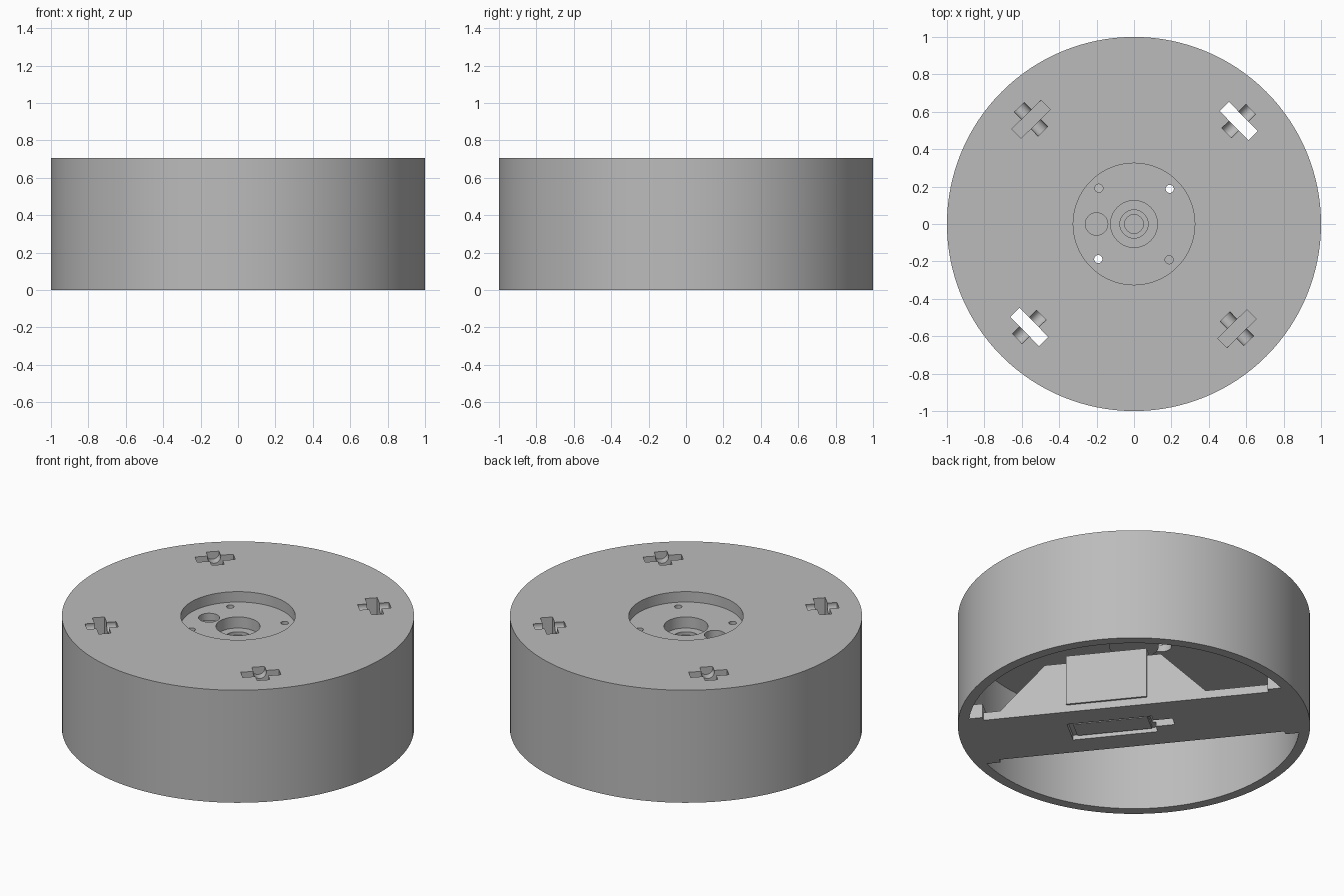
import bpy, bmesh, math
from mathutils import Matrix, Vector

cube = bpy.data.objects.get("Cube")
if cube:
    bpy.data.objects.remove(cube)

grey = bpy.data.materials.new("light_grey")
grey.use_nodes = True
COLOUR = (0.5, 0.5, 0.5, 1)
grey.diffuse_color = COLOUR
grey.node_tree.nodes["Principled BSDF"].inputs["Base Color"].default_value = COLOUR


def add(name, bm, matrix=Matrix()):
    bmesh.ops.recalc_face_normals(bm, faces=bm.faces)
    mesh = bpy.data.meshes.new(name)
    bm.to_mesh(mesh)
    bm.free()
    mesh.materials.append(grey)
    ob = bpy.data.objects.new(name, mesh)
    bpy.context.collection.objects.link(ob)
    ob.matrix_world = matrix
    return ob


def box(name, low, high, matrix=Matrix()):
    bm = bmesh.new()
    low, high = Vector(low), Vector(high)
    bmesh.ops.create_cube(bm, size=1)
    for v in bm.verts:
        v.co = (low + high) / 2 + Vector(a * b for a, b in zip(v.co, high - low))
    return add(name, bm, matrix)


def cylinder(name, radius, length, matrix, sides=32):
    bm = bmesh.new()
    bmesh.ops.create_cone(bm, cap_ends=True, segments=sides,
                          radius1=radius, radius2=radius, depth=length)
    return add(name, bm, matrix)


def cut(target, cutters):
    bpy.context.view_layer.objects.active = target
    for c in cutters:
        c.hide_render = True
        mod = target.modifiers.new("cut", "BOOLEAN")
        mod.operation, mod.solver, mod.object = "DIFFERENCE", "EXACT", c
        bpy.ops.object.modifier_apply(modifier=mod.name)
        bpy.data.objects.remove(c)


def smooth(ob):
    bpy.ops.object.select_all(action="DESELECT")
    ob.select_set(True)
    bpy.context.view_layer.objects.active = ob
    bpy.ops.object.shade_smooth_by_angle(angle=math.radians(30))


# Round shell open underneath, with a stepped dish in the top
bm = bmesh.new()
TOP, PLATE, CEILING, CUP = 0.705, 0.64, 0.595, 0.57
profile = [(0.94, 0), (1, 0), (1, TOP), (0.325, TOP), (0.325, PLATE),
           (0.125, PLATE), (0.125, CUP), (0.075, CUP), (0.075, 0.55),
           (0.05, 0.55), (0.05, 0.54), (0, 0.54), (0, 0.52),
           (0.14, 0.52), (0.14, CEILING), (0.94, CEILING)]
points = [bm.verts.new((r, 0, z)) for r, z in profile]
edges = [bm.edges.new((points[i - 1], points[i])) for i in range(len(points))]
bmesh.ops.spin(bm, geom=points + edges, axis=(0, 0, 1), cent=(0, 0, 0),
               angle=math.tau, steps=128, use_merge=True)
bmesh.ops.remove_doubles(bm, verts=bm.verts, dist=0.0005)
shell = add("shell", bm)

# Cross-shaped mounting slots: a through slot and a round radial groove
cutters = []
for k in range(4):
    spin = Matrix.Rotation(math.radians(44.5 + 90 * k), 4, "Z")
    cutters.append(box("slot", (0.75, -0.11, 0.5), (0.82, 0.11, 0.8), spin))
    lay = spin @ Matrix.Translation((0.785, 0, TOP - 0.01)) @ Matrix.Rotation(math.pi / 2, 4, "Y")
    cutters.append(cylinder("groove", 0.038, 0.18, lay))
    # Screw holes in the dish
    at = spin @ Matrix.Translation((0.268, 0, PLATE))
    cutters.append(cylinder("screw_hole", 0.022, 0.2, at, 20))
# Cable hole
cutters.append(cylinder("cable_hole", 0.06, 0.2, Matrix.Translation((-0.2, 0, PLATE))))
cut(shell, cutters)
smooth(shell)

# Cross bar with a raised trapezoid block, spanning the open underside
turn = Matrix.Rotation(math.radians(128.8), 4, "Z")
HALF = 0.228
bm = bmesh.new()
outline = [(-0.94, 0), (0.94, 0), (0.94, 0.05), (0.46, 0.05), (0.2, 0.32),
           (-0.47, 0.32), (-0.73, 0.05), (-0.94, 0.05)]
face = bm.faces.new([bm.verts.new((s, -HALF, z)) for s, z in outline])
side = bmesh.ops.extrude_face_region(bm, geom=[face])["geom"]
bmesh.ops.translate(bm, vec=(0, 2 * HALF, 0),
                    verts=[g for g in side if isinstance(g, bmesh.types.BMVert)])
bar = add("cross_bar", bm, turn)

# Shallow pocket and plug opening under the bar
cut(bar, [box("pocket", (-0.37, -0.09, -0.1), (0.12, 0.09, 0.03), turn),
          box("plug", (0.1, -0.04, -0.1), (0.23, 0.03, 0.08), turn)])
box("pocket_insert", (-0.34, -0.065, 0.01), (0.09, 0.065, 0.04), turn)

# Cover panel on the side of the block
box("cover_panel", (-0.345, -HALF - 0.012, 0.045), (0.12, -HALF + 0.05, 0.36), turn)

# Wider feet joining the bar to the wall
for name, s in (("left_foot", -0.885), ("right_foot", 0.885)):
    box(name, (s - 0.06, -0.26, 0), (s + 0.06, 0.26, 0.09), turn)
